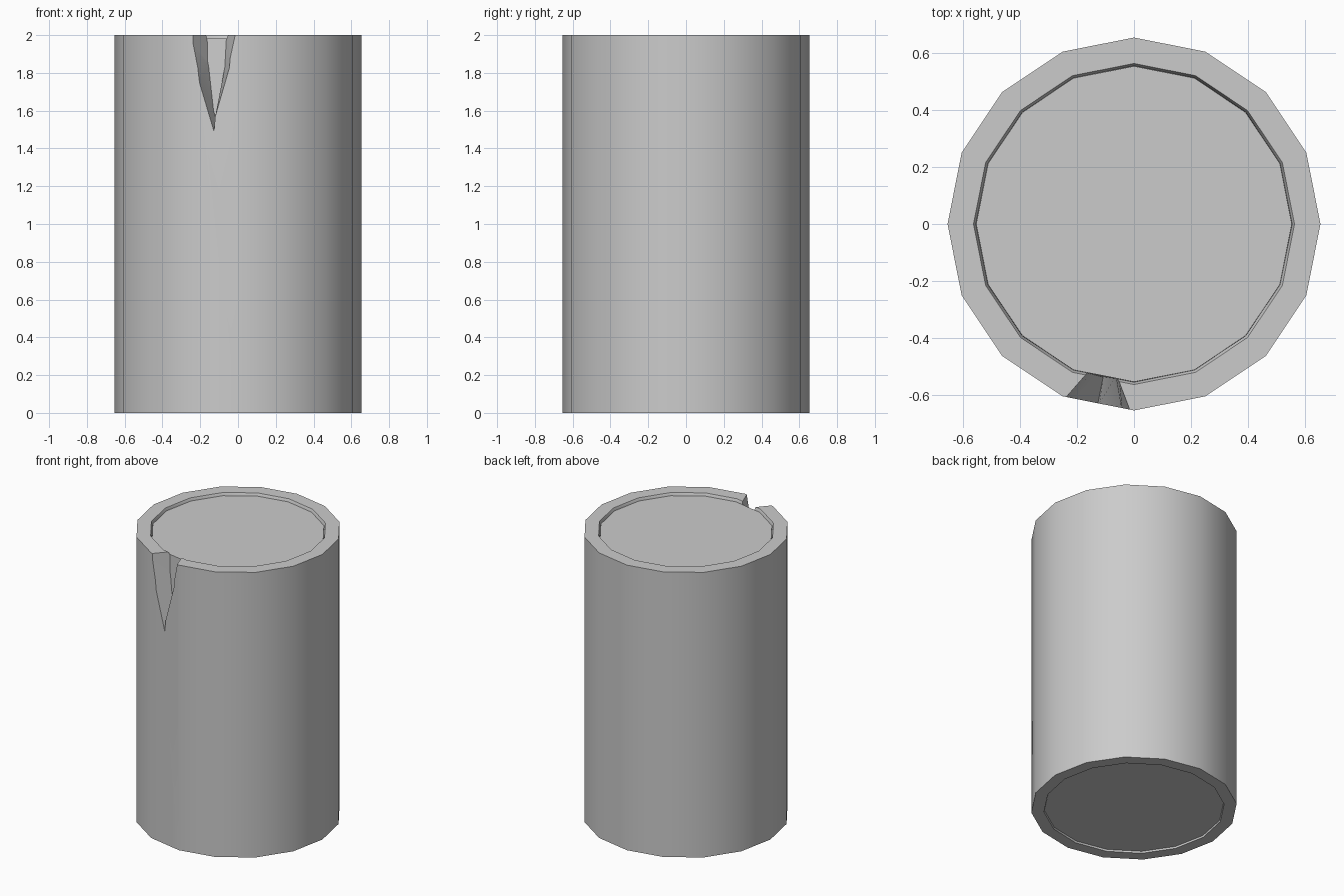
import bpy, bmesh, math

if "Cube" in bpy.data.objects:
    bpy.data.objects.remove(bpy.data.objects["Cube"])

SIDES = 16


def make(name, verts, faces):
    mesh = bpy.data.meshes.new(name)
    bm = bmesh.new()
    vs = [bm.verts.new(v) for v in verts]
    for f in faces:
        bm.faces.new([vs[i] for i in f])
    bmesh.ops.recalc_face_normals(bm, faces=bm.faces)
    bm.to_mesh(mesh)
    bm.free()
    ob = bpy.data.objects.new(name, mesh)
    bpy.context.collection.objects.link(ob)
    return ob


def lathe(name, profile, closed):
    """Turn (radius, z) points round z; an open profile gets flat end caps."""
    n = len(profile)
    verts = [(r * math.cos(2 * math.pi * s / SIDES), r * math.sin(2 * math.pi * s / SIDES), z)
             for r, z in profile for s in range(SIDES)]
    faces = [(i * SIDES + s, i * SIDES + (s + 1) % SIDES,
              (i + 1) % n * SIDES + (s + 1) % SIDES, (i + 1) % n * SIDES + s)
             for i in range(n if closed else n - 1) for s in range(SIDES)]
    if not closed:
        faces += [tuple(range(SIDES)), tuple(range((n - 1) * SIDES, n * SIDES))]
    return make(name, verts, faces)


def smooth(ob):
    bpy.ops.object.select_all(action='DESELECT')
    ob.select_set(True)
    bpy.context.view_layer.objects.active = ob
    bpy.ops.object.shade_smooth_by_angle(angle=math.radians(30))


# Outer shell with slightly sloped rims, and the recessed core inside it
shell = lathe("outer_shell", [(0.655, 0), (0.655, 2), (0.564, 2), (0.555, 1.98),
                              (0.572, 0.012), (0.575, 0)], True)
core = lathe("inner_core", [(0.5715, 0.012), (0.5545, 1.982)], False)

# Tapered split in the front rim: matching outer and inner outlines
outer = [(-0.252, -0.61, 2.1), (-0.24, -0.61, 2), (-0.215, -0.615, 1.83),
         (-0.127, -0.63, 1.49), (-0.045, -0.645, 1.83), (-0.015, -0.652, 2), (0.003, -0.655, 2.1)]
inner = [(-0.169, -0.52, 2.1), (-0.163, -0.522, 2), (-0.154, -0.524, 1.83),
         (-0.108, -0.535, 1.53), (-0.07, -0.542, 1.83), (-0.055, -0.546, 2), (-0.047, -0.548, 2.1)]


def between(t):
    return [tuple(a + (b - a) * t for a, b in zip(p, q)) for p, q in zip(outer, inner)]


k = len(outer)
cutter = make("split_cutter", between(-0.5) + between(1.35),
              [tuple(range(k)), tuple(range(k, 2 * k))] +
              [(i, (i + 1) % k, k + (i + 1) % k, k + i) for i in range(k)])
cutter.hide_render = True

# Cut the split through the shell only
mod = shell.modifiers.new("split", 'BOOLEAN')
mod.operation = 'DIFFERENCE'
mod.solver = 'EXACT'
mod.object = cutter
bpy.context.view_layer.objects.active = shell
bpy.ops.object.modifier_apply(modifier=mod.name)
bpy.data.objects.remove(cutter, do_unlink=True)

for ob in (shell, core):
    smooth(ob)
